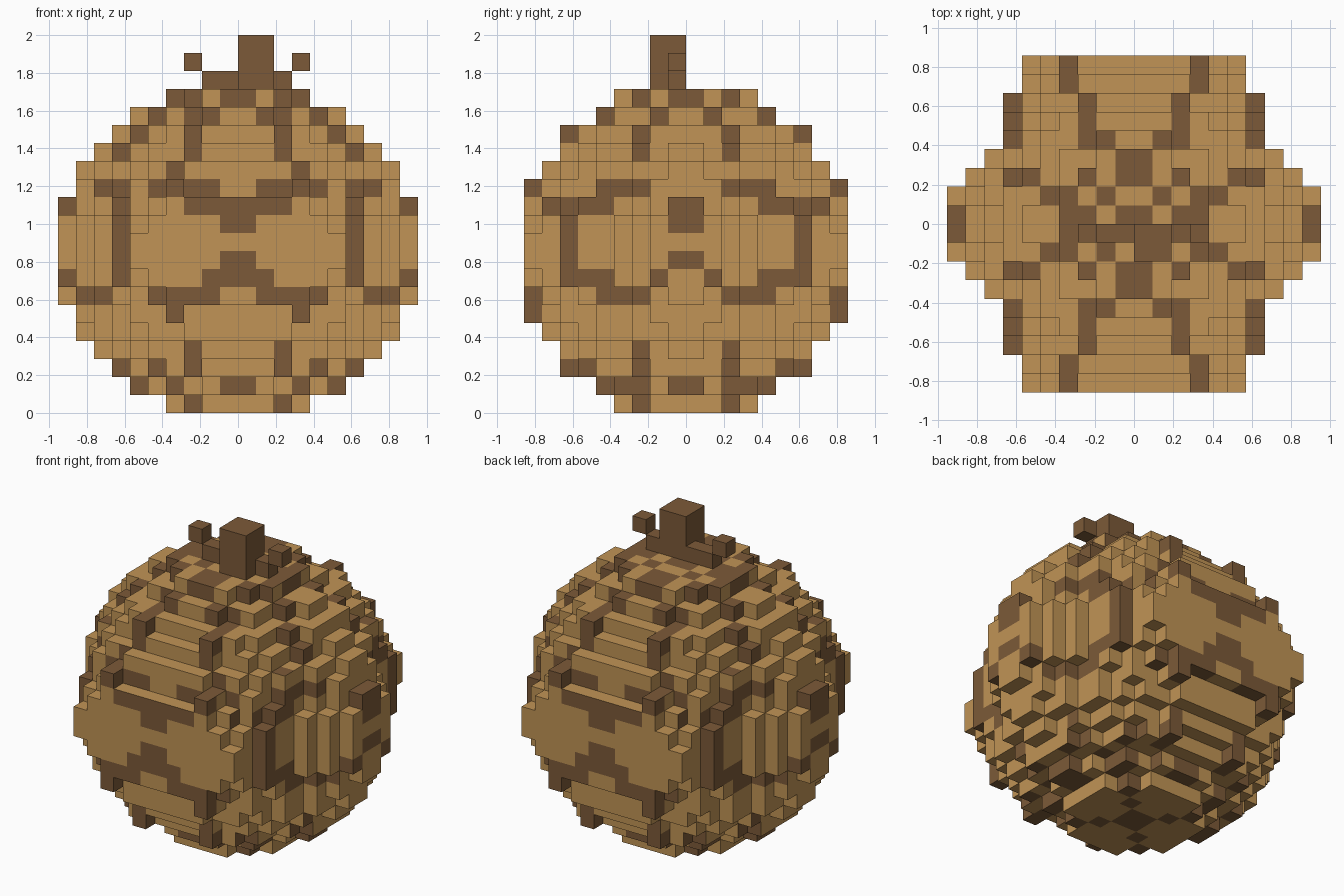
import bpy
import bmesh
from mathutils import Vector

cube = bpy.data.objects.get("Cube")
if cube:
    bpy.data.objects.remove(cube, do_unlink=True)

U = 2 / 21  # block size


def make_material(name, rgb):
    mat = bpy.data.materials.new(name)
    mat.use_nodes = True
    colour = (*rgb, 1)
    mat.diffuse_color = colour
    mat.node_tree.nodes["Principled BSDF"].inputs["Base Color"].default_value = colour
    return mat


tan = make_material("tan", (0.533, 0.296, 0.092))
brown = make_material("brown", (0.202, 0.102, 0.04))

# Half depth of each column outward from the centre, middle layer first
LAYERS = [
    (9, 9, 9, 9, 9, 9, 7, 4, 3, 2),
    (9, 9, 9, 9, 9, 8, 7, 4, 3, 2),
    (9, 9, 9, 9, 8, 7, 6, 3, 2, 1),
    (8, 8, 8, 9, 7, 7, 5, 3, 2),
    (8, 8, 8, 7, 7, 6, 5, 3, 1),
    (7, 7, 7, 6, 6, 5, 3, 1),
    (6, 6, 7, 6, 5, 3, 2),
    (5, 5, 4, 4, 2, 1),
    (4, 4, 3, 2),
]

# Painted patterns from the centre outward, B is brown; top layer first
FRONT = """B.BB
.BB.B
..B..B
..B...B
...B
.BBBB.BB
BBB...B..B
B.....B
......B
B.....B
BB....B..B
.BBBB..BB
...B
.
..B
..B.B.B
B..B.B
..B""".split("\n")[::-1]

SIDE = """B.B
.B..B
..B...B
..B
.
..BBB...B
B...BBBB
B.....B
......B
B.....B
.B..BBB
..BBB...B
........B
.
..B
..B..BB
B.BBB
..B""".split("\n")[::-1]

# Rows run from the middle to the front and back
TOP = """B.BB.....B
.B.BB
B.B..BB
B
.BB...B
..B...B
..B...B
...B
...B""".split("\n")


def is_brown(pattern, row, column):
    return column < len(pattern[row]) and pattern[row][column] == "B"


def fold(n):
    """Distance of a block from the centre plane, counted from zero."""
    return n if n >= 0 else -n - 1


def filled(x, y, z):
    if not 0 <= z < 18:
        return False
    layer = LAYERS[fold(z - 9)]
    i = fold(x)
    return i < len(layer) and fold(y) < layer[i]


def face_is_brown(x, y, z, axis, sign):
    i, j = fold(x), fold(y)
    if i == 3 and j == 8 and z in (5, 12):
        return True
    if axis == 2 and sign > 0:
        return is_brown(TOP, j, i)
    if axis == 2 and z == 0:
        return i == j  # crossed diagonals on the base
    # Undersides take the colour of the outermost side of their block
    outermost = j + 1 == LAYERS[fold(z - 9)][i]
    if axis == 1 or (axis == 2 and outermost):
        return is_brown(FRONT, z, i)
    return is_brown(SIDE, z, j)


def finish(bm, name):
    mesh = bpy.data.meshes.new(name)
    bm.to_mesh(mesh)
    bm.free()
    obj = bpy.data.objects.new(name, mesh)
    bpy.context.collection.objects.link(obj)
    return obj


def build_ball():
    bm = bmesh.new()
    verts = {}

    def corner(p):
        key = tuple(round(c * 2) for c in p)
        if key not in verts:
            verts[key] = bm.verts.new(p * U)
        return verts[key]

    for z in range(18):
        for y in range(-9, 9):
            for x in range(-10, 10):
                if not filled(x, y, z):
                    continue
                centre = Vector((x, y, z)) + Vector((0.5, 0.5, 0.5))
                for axis in range(3):
                    for sign in (-1, 1):
                        normal = Vector((0, 0, 0))
                        normal[axis] = sign
                        if filled(*(int(c) for c in Vector((x, y, z)) + normal)):
                            continue
                        a = Vector((0, 0, 0))
                        a[(axis + 1) % 3] = 0.5
                        b = normal.cross(a)
                        mid = centre + normal / 2
                        face = bm.faces.new([corner(mid + d) for d in
                                             (-a - b, a - b, a + b, b - a)])
                        face.material_index = int(face_is_brown(x, y, z, axis, sign))
    obj = finish(bm, "blocky_ball")
    obj.data.materials.append(tan)
    obj.data.materials.append(brown)


def build_box(name, low, high):
    bm = bmesh.new()
    bmesh.ops.create_cube(bm, size=1)
    low, high = Vector(low) * U, Vector(high) * U
    for v in bm.verts:
        v.co = (low + high) / 2 + v.co * (high - low)
    finish(bm, name).data.materials.append(brown)


build_ball()

# Stem with a crossbar and two twigs
build_box("stem", (0, -2, 18), (2, 0, 21))
build_box("right_stem_arm", (-2, -1, 18), (0, 0, 19))
build_box("left_stem_arm", (2, -1, 18), (3, 0, 19))
build_box("right_twig", (-3, -1, 19), (-2, 0, 20))
build_box("left_twig", (3, -1, 19), (4, 0, 20))
